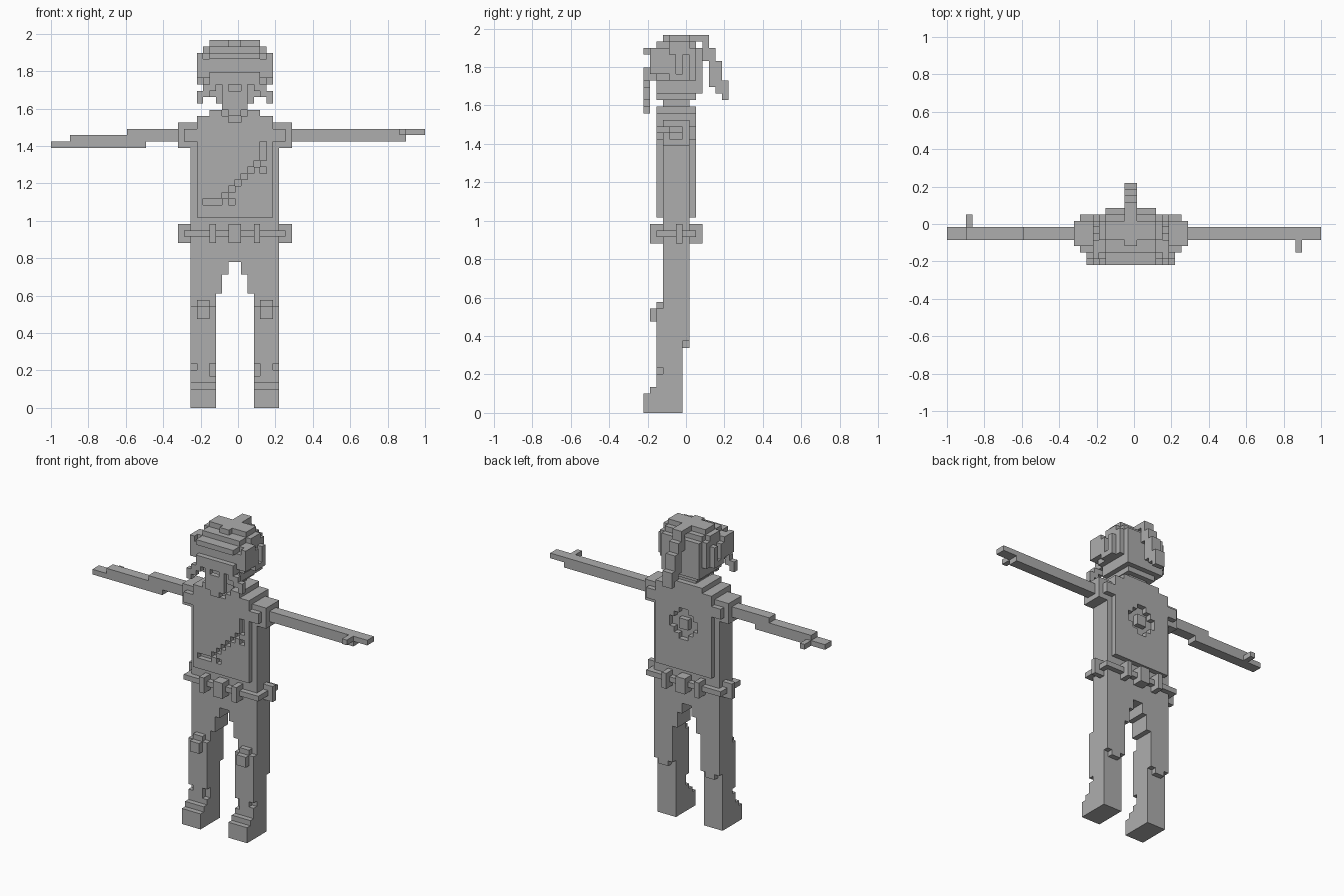
import bpy
import bmesh
from mathutils import Vector

if "Cube" in bpy.data.objects:
    bpy.data.objects.remove(bpy.data.objects["Cube"], do_unlink=True)

UNIT = 2 / 59                      # edge length of one block
ORIGIN = Vector((-0.5, -6.5, 0))   # offset in blocks that centres the figure
parts = {}

stone = bpy.data.materials.new("plain grey")
stone.use_nodes = True
grey = (0.42, 0.42, 0.42, 1)
stone.diffuse_color = grey
stone.node_tree.nodes["Principled BSDF"].inputs["Base Color"].default_value = grey


def cells(x, y, z, mirror):
    """All block positions in a box, optionally repeated on the other side."""
    found = {(i, j, k) for i in range(*x) for j in range(*y) for k in range(*z)}
    if mirror:
        found |= {(-1 - i, j, k) for i, j, k in found}
    return found


def fill(name, x, y, z, mirror=False):
    parts.setdefault(name, set()).update(cells(x, y, z, mirror))


def carve(name, x, y, z, mirror=False):
    parts[name] -= cells(x, y, z, mirror)


def build(name, blocks, solid):
    """Make a mesh from the block sides that are not covered by other blocks."""
    bm = bmesh.new()
    corners = {}

    def corner(position):
        key = tuple(position)
        if key not in corners:
            corners[key] = bm.verts.new((Vector(key) + ORIGIN) * UNIT)
        return corners[key]

    for block in sorted(blocks):
        for axis in range(3):
            for side in (0, 1):
                near = list(block)
                near[axis] += 2 * side - 1
                if tuple(near) in solid:
                    continue
                loop = []
                for a, b in ((0, 0), (1, 0), (1, 1), (0, 1)):
                    p = list(block)
                    p[axis] += side
                    p[(axis + 1) % 3] += a
                    p[(axis + 2) % 3] += b
                    loop.append(corner(p))
                bm.faces.new(loop if side else loop[::-1])
    bmesh.ops.dissolve_limit(bm, angle_limit=0.01, verts=bm.verts[:], edges=bm.edges[:])
    mesh = bpy.data.meshes.new(name)
    bm.to_mesh(mesh)
    bm.free()
    mesh.materials.append(stone)
    bpy.context.collection.objects.link(bpy.data.objects.new(name, mesh))


# boots with stepped toes
fill("boots", x=(3, 7), y=(0, 6), z=(0, 3), mirror=True)
fill("boots", x=(3, 7), y=(1, 6), z=(3, 4), mirror=True)

# shins, notched at the ankles, with a raised calf behind
fill("shins", x=(3, 7), y=(2, 6), z=(4, 16), mirror=True)
fill("shins", x=(3, 7), y=(6, 7), z=(11, 16), mirror=True)
fill("shins", x=(4, 6), y=(6, 7), z=(10, 11), mirror=True)
carve("shins", x=(3, 4), y=(2, 3), z=(5, 7), mirror=True)
carve("shins", x=(6, 7), y=(2, 3), z=(6, 7), mirror=True)

# knee pads
fill("knee_pads", x=(4, 6), y=(1, 2), z=(14, 16), mirror=True)
fill("knee_pads", x=(4, 6), y=(2, 3), z=(16, 17), mirror=True)

# thighs, stepping together at the crotch
fill("thighs", x=(3, 7), y=(3, 7), z=(16, 18), mirror=True)
fill("thighs", x=(2, 7), y=(3, 7), z=(18, 21), mirror=True)
fill("thighs", x=(1, 7), y=(3, 7), z=(21, 23), mirror=True)

# trunk and sloping shoulders
fill("trunk", x=(-7, 7), y=(3, 7), z=(23, 45))
fill("trunk", x=(-6, 6), y=(3, 7), z=(45, 46))
fill("trunk", x=(-4, 4), y=(3, 7), z=(46, 47))

# front and back of the tunic
for name, front in (("tunic_front", 2), ("tunic_back", 7)):
    depth = (front, front + 1)
    fill(name, x=(-6, 6), y=depth, z=(30, 46))
    fill(name, x=(-4, 4), y=depth, z=(46, 47))

# stepped neckline and diagonal sash groove
carve("tunic_front", x=(-2, 2), y=(2, 3), z=(46, 47))
carve("tunic_front", x=(-1, 1), y=(2, 3), z=(45, 46))
carve("tunic_front", x=(-5, -2), y=(2, 3), z=(32, 33))
carve("tunic_front", x=(4, 5), y=(2, 3), z=(39, 42))
for step in range(-2, 4):
    carve("tunic_front", x=(step, step + 1), y=(2, 3), z=(step + 35, step + 36))
carve("tunic_front", x=(-1, 0), y=(2, 3), z=(32, 33))
carve("tunic_front", x=(4, 5), y=(2, 3), z=(37, 38))

# ring emblem sunk into the back
ring = cells((-2, 2), (7, 8), (37, 41), False) - cells((-1, 1), (7, 8), (38, 40), False)
parts["tunic_back"] -= ring
carve("tunic_back", x=(2, 3), y=(7, 8), z=(38, 40), mirror=True)
carve("tunic_back", x=(-1, 1), y=(7, 8), z=(36, 37))
carve("tunic_back", x=(-1, 1), y=(7, 8), z=(41, 42))

# belt with its loops and buckle
fill("belt", x=(-8, 8), y=(2, 8), z=(27, 28))
for depth in ((1, 3), (7, 9)):
    fill("belt_loops", x=(3, 4), y=depth, z=(26, 29), mirror=True)
    fill("belt_buckle", x=(-1, 1), y=depth, z=(26, 29))
fill("belt_loops", x=(7, 9), y=(5, 6), z=(26, 29), mirror=True)

# shoulder caps
fill("shoulder_caps", x=(7, 9), y=(3, 7), z=(41, 45), mirror=True)
fill("shoulder_caps", x=(6, 8), y=(2, 8), z=(42, 44), mirror=True)

# left arm, palm and thumb
fill("left_arm", x=(9, 27), y=(4, 6), z=(42, 44))
fill("left_hand", x=(27, 30), y=(4, 6), z=(43, 44))
fill("left_hand", x=(26, 27), y=(2, 4), z=(43, 44))

# right arm, stepping down to the hand and thumb
fill("right_arm", x=(-17, -9), y=(4, 6), z=(42, 44))
fill("right_arm", x=(-26, -14), y=(4, 6), z=(41, 42))
fill("right_arm", x=(-26, -17), y=(4, 6), z=(42, 43))
fill("right_hand", x=(-29, -26), y=(4, 6), z=(41, 42))
fill("right_hand", x=(-26, -25), y=(6, 8), z=(41, 42))

# neck and skull
fill("neck", x=(-2, 2), y=(3, 7), z=(47, 48))
fill("head", x=(-3, 3), y=(2, 8), z=(48, 49))
fill("head", x=(-4, 4), y=(2, 9), z=(49, 56))
fill("head", x=(-5, 5), y=(2, 8), z=(51, 56))
fill("head", x=(-4, 4), y=(2, 8), z=(56, 57))
fill("head", x=(-5, 5), y=(4, 7), z=(56, 57))

# crossed bands over the crown
fill("crown_bands", x=(-1, 1), y=(3, 10), z=(57, 58))
fill("crown_bands", x=(-1, 1), y=(9, 10), z=(54, 57))
fill("crown_bands", x=(-4, 4), y=(4, 7), z=(57, 58))

# brow band and visor
fill("brow", x=(-5, 5), y=(1, 2), z=(52, 55))
fill("brow", x=(5, 6), y=(1, 4), z=(52, 56), mirror=True)
fill("visor", x=(-4, 4), y=(0, 2), z=(55, 56))

# ears, hollowed in the middle
fill("ears", x=(5, 6), y=(4, 7), z=(51, 55), mirror=True)
carve("ears", x=(5, 6), y=(5, 6), z=(52, 55), mirror=True)

# drooping moustache and beard with an open mouth
fill("moustache", x=(-4, 4), y=(0, 2), z=(51, 53))
fill("moustache", x=(3, 4), y=(0, 1), z=(50, 51), mirror=True)
fill("moustache", x=(4, 5), y=(0, 1), z=(49, 51), mirror=True)
fill("moustache", x=(5, 6), y=(0, 1), z=(48, 50), mirror=True)
fill("beard", x=(-2, 2), y=(0, 1), z=(47, 51))
fill("beard", x=(-1, 1), y=(0, 1), z=(46, 47))
carve("beard", x=(-1, 1), y=(0, 1), z=(50, 51))

# ponytail curving down behind
fill("ponytail", x=(-1, 1), y=(10, 11), z=(53, 56))
fill("ponytail", x=(-1, 1), y=(11, 12), z=(49, 54))
fill("ponytail", x=(-1, 1), y=(10, 11), z=(50, 53))
fill("ponytail", x=(-1, 1), y=(12, 13), z=(48, 51))

solid = set().union(*parts.values())
claimed = set()
for name, blocks in parts.items():
    build(name, blocks - claimed, solid)
    claimed |= blocks
